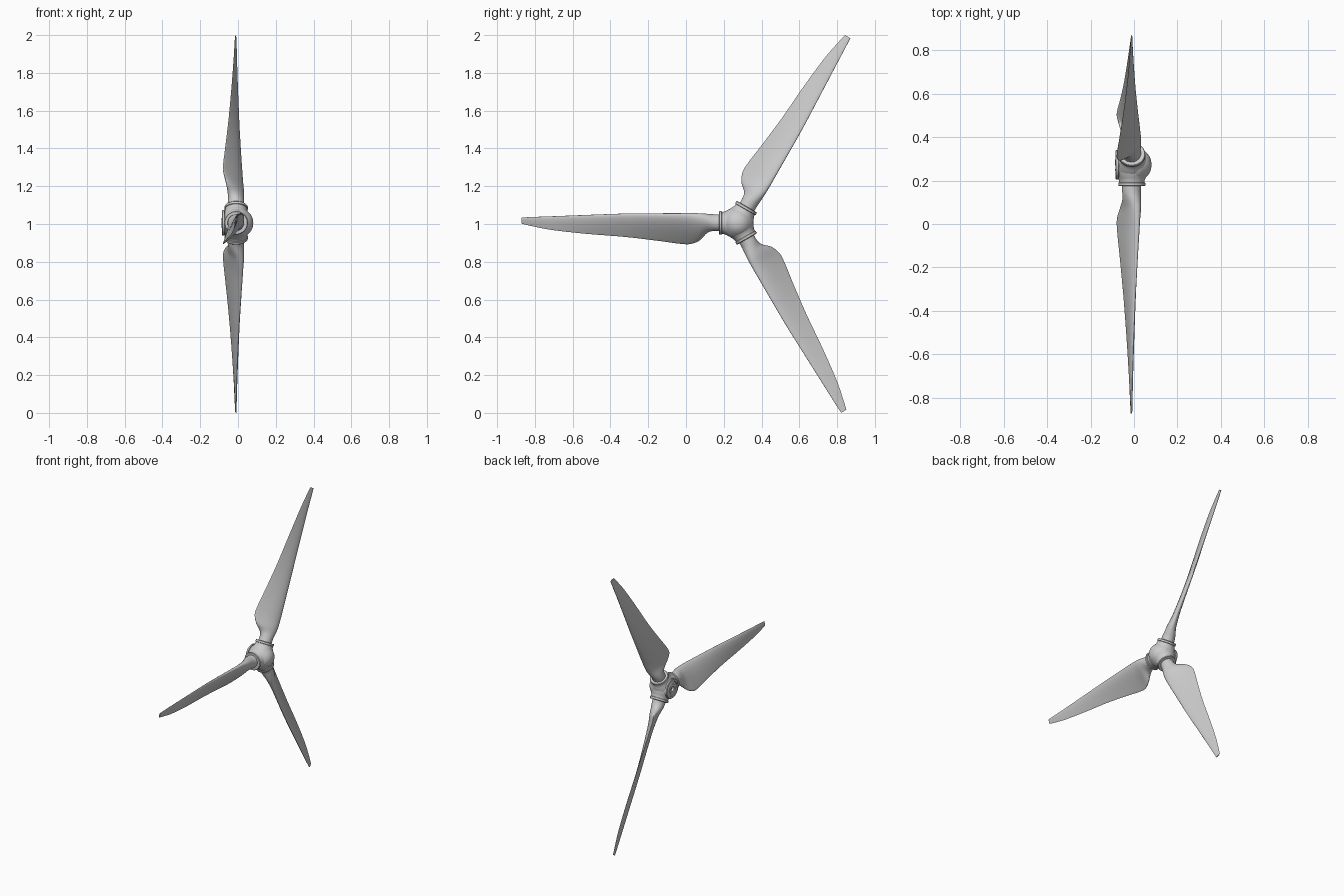
import bpy, bmesh, math
from mathutils import Vector

if "Cube" in bpy.data.objects:
    bpy.data.objects.remove(bpy.data.objects["Cube"])

CENTRE = Vector((0, 0.273, 1.006))   # rotor axis runs along x
AXIS_X = -0.01                       # blade pitch axis offset
ANGLES = [60, 180, 300]


def make_object(name, rings, angle=35):
    """Skin a list of point rings and close both ends."""
    bm = bmesh.new()
    loops = [[bm.verts.new(p) for p in ring] for ring in rings]
    n = len(loops[0])
    for a, b in zip(loops, loops[1:]):
        for i in range(n):
            j = (i + 1) % n
            bm.faces.new((a[i], a[j], b[j], b[i]))
    bm.faces.new(loops[0])
    bm.faces.new(loops[-1])
    bmesh.ops.recalc_face_normals(bm, faces=bm.faces)
    me = bpy.data.meshes.new(name)
    bm.to_mesh(me)
    bm.free()
    ob = bpy.data.objects.new(name, me)
    bpy.context.collection.objects.link(ob)
    bpy.ops.object.select_all(action='DESELECT')
    ob.select_set(True)
    bpy.context.view_layer.objects.active = ob
    bpy.ops.object.shade_smooth_by_angle(angle=math.radians(angle))
    return ob


def place(x, r, t, deg):
    """Axial, radial and tangential offsets to world space."""
    c, s = math.cos(math.radians(deg)), math.sin(math.radians(deg))
    return CENTRE + Vector((x, r * c - t * s, r * s + t * c))


def circle(n):
    return [(math.cos(2 * math.pi * i / n), math.sin(2 * math.pi * i / n)) for i in range(n)]


def smooth(rows, steps):
    """Catmull-Rom interpolation between stations."""
    rows = [Vector(r) for r in rows]
    out = []
    for i in range(len(rows) - 1):
        p0, p1, p2 = rows[max(i - 1, 0)], rows[i], rows[i + 1]
        p3 = rows[min(i + 2, len(rows) - 1)]
        for k in range(steps):
            u = k / steps
            out.append((p1 * 2 + (p2 - p0) * u + (p0 * 2 - p1 * 5 + p2 * 4 - p3) * u * u
                        + (p1 * 3 - p0 - p2 * 3 + p3) * u ** 3) * 0.5)
    return out + [rows[-1]]


# Hub: domed nose and recessed mounting plate at the back
back = [(-.070, .001), (-.070, .014), (-.085, .017), (-.085, .034), (-.080, .037), (-.080, .050),
        (-.085, .052), (-.085, .065), (-.082, .068), (-.072, .068), (-.070, .062), (-.055, .066)]
body = smooth([(-.055, .066), (-.03, .078), (0, .083), (.025, .079), (.048, .064),
               (.066, .046), (.077, .025), (.081, .001)], 4)[1:]
make_object("hub", [[place(x, r * c, r * s, 0) for c, s in circle(48)]
                    for x, r in back + [tuple(p) for p in body]])

# Blade stations: radius, leading edge t and x, trailing edge t and x, thickness, roundness
stations = [
    (.085, -.039, .012, .038, -.036, .088, 1),
    (.125, -.039, .013, .036, -.036, .084, 1),
    (.160, -.043, .018, .050, -.044, .072, .75),
    (.200, -.048, .022, .092, -.062, .056, .35),
    (.250, -.050, .022, .112, -.078, .042, .1),
    (.310, -.050, .020, .110, -.077, .034, 0),
    (.420, -.050, .014, .095, -.066, .028, 0),
    (.600, -.049, .005, .074, -.049, .021, 0),
    (.800, -.042, -.002, .058, -.034, .015, 0),
    (.980, -.035, -.007, .038, -.023, .010, 0),
    (1.090, -.031, -.009, .017, -.018, .007, 0),
    (1.145, -.028, -.010, .004, -.015, .005, 0),
]


def blade_ring(st, deg):
    r, tl, xl, tt, xt, thick, rnd = st
    lead, trail = Vector((tl, xl)), Vector((tt, xt))
    mid, half = (lead + trail) / 2, (trail - lead) / 2
    nrm = Vector((-half.y, half.x)).normalized()
    ring = []
    for c, s in circle(36):
        taper = rnd + (1 - rnd) * (1 - 0.6 * c)      # thins toward the trailing edge
        p = mid + half * c + nrm * (thick / 2 * s * taper)
        ring.append(place(p.y, r, p.x, deg))
    return ring


# Socket collar that holds each blade root
collar = [(.02, .078), (.045, .072), (.060, .064), (.072, .059), (.082, .058), (.084, .062),
          (.096, .062), (.099, .059), (.099, .035)]

for k, deg in enumerate(ANGLES, 1):
    make_object(f"blade_{k}", [blade_ring(s, deg) for s in smooth(stations, 5)], 60)
    make_object(f"blade_socket_{k}",
                [[place(AXIS_X + q * c, r, q * s, deg) for c, s in circle(40)] for r, q in collar])
